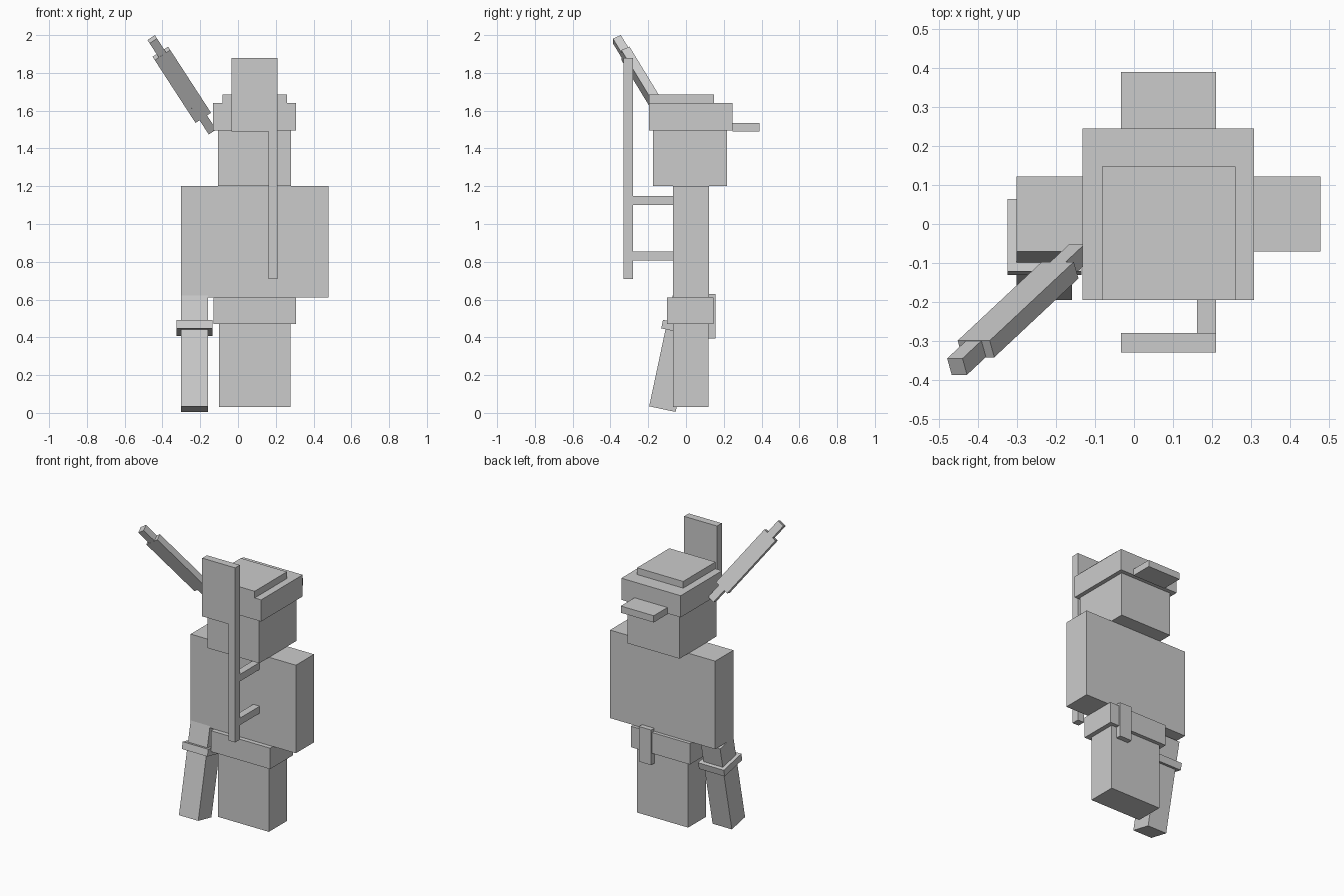
import bpy
import bmesh
from math import radians
from mathutils import Euler, Matrix, Vector

default = bpy.data.objects.get("Cube")
if default:
    bpy.data.objects.remove(default, do_unlink=True)

GREY = (0.6, 0.6, 0.6, 1.0)
grey = bpy.data.materials.new("plain_grey")
grey.use_nodes = True
grey.diffuse_color = GREY
grey.node_tree.nodes["Principled BSDF"].inputs["Base Color"].default_value = GREY


def block(name, centre, size, rotation=(0, 0, 0)):
    """Box given by its centre, size and rotation in degrees."""
    mesh = bpy.data.meshes.new(name)
    bm = bmesh.new()
    bmesh.ops.create_cube(bm, size=1, matrix=Matrix.Diagonal((*size, 1)))
    bm.to_mesh(mesh)
    bm.free()
    mesh.materials.append(grey)
    obj = bpy.data.objects.new(name, mesh)
    obj.location = centre
    obj.rotation_euler = [radians(a) for a in rotation]
    bpy.context.collection.objects.link(obj)
    return obj


def span(name, x, y, z):
    """Upright box given by its extent on each axis."""
    axes = (x, y, z)
    return block(name, [(a + b) / 2 for a, b in axes], [b - a for a, b in axes])


def limb(name, start, rotation, near, far, width, depth):
    """Tilted box lying between two distances along its own z axis."""
    axis = Euler([radians(a) for a in rotation]).to_matrix() @ Vector((0, 0, 1))
    centre = Vector(start) + axis * (near + far) / 2
    return block(name, centre, (width, depth, abs(far - near)), rotation)


# Body
span("legs", (-0.10, 0.278), (-0.07, 0.12), (0.03, 0.48))
span("belt", (-0.13, 0.308), (-0.10, 0.145), (0.47, 0.61))
span("holster", (0.15, 0.24), (0.115, 0.155), (0.395, 0.63))
span("torso", (-0.302, 0.478), (-0.07, 0.122), (0.61, 1.20))

# Head and cap
cap_x = (-0.132, 0.308)
board_x = (-0.034, 0.21)
span("head", (-0.105, 0.28), (-0.175, 0.217), (1.20, 1.50))
span("cap_band", cap_x, (-0.195, 0.245), (1.495, 1.64))
span("cap_top", (-0.082, 0.26), (-0.195, 0.147), (1.64, 1.685))
span("cap_visor", board_x, (0.245, 0.39), (1.49, 1.535))

# Upright board on a pole, held by two brackets
pole_x = (0.162, 0.21)
board_y = (-0.33, -0.28)
span("pole", pole_x, board_y, (0.71, 1.49))
span("board", board_x, board_y, (1.49, 1.88))
for side, z in (("lower", 0.807), ("upper", 1.10)):
    span(side + "_bracket", pole_x, (-0.28, -0.07), (z, z + 0.047))

# Lowered arm with its cuff
foot = (-0.23, -0.125, 0.02)
swing = (-12, 0, 0)
limb("lowered_arm", foot, swing, 0, 0.60, 0.143, 0.143)
limb("arm_cuff", foot, swing, 0.417, 0.463, 0.19, 0.19)

# Raised baton: thin core with a wider middle
tip = (-0.454, -0.366, 1.978)
raised = (27, -33, 0)
limb("baton_core", tip, raised, 0, -0.645, 0.047, 0.047)
limb("baton_middle", tip, raised, -0.10, -0.545, 0.098, 0.048)
